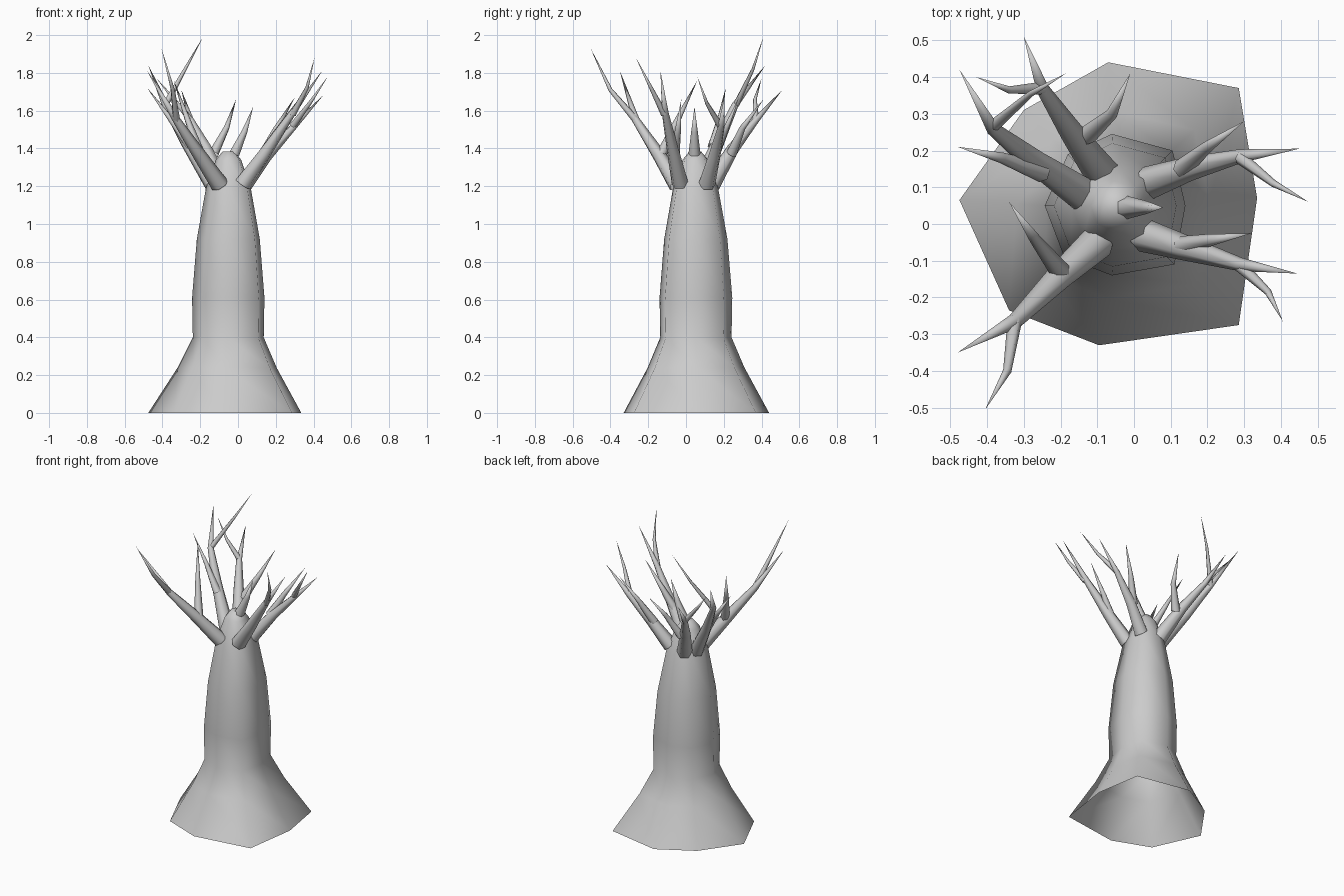
import bpy, bmesh, math
from mathutils import Vector

if "Cube" in bpy.data.objects:
    bpy.data.objects.remove(bpy.data.objects["Cube"])


def finish(name, rings, cap_top):
    """Loft equal-sized rings of points into a smooth-shaded object."""
    bm = bmesh.new()
    loops = [[bm.verts.new(p) for p in ring] for ring in rings]
    n = len(loops[0])
    for a, b in zip(loops, loops[1:]):
        for i in range(n):
            j = (i + 1) % n
            if len(b) == 1:
                bm.faces.new((a[i], a[j], b[0]))
            else:
                bm.faces.new((a[i], a[j], b[j], b[i]))
    if cap_top:
        bm.faces.new(loops[-1])
    bmesh.ops.recalc_face_normals(bm, faces=bm.faces)
    for f in bm.faces:
        f.smooth = True
    me = bpy.data.meshes.new(name)
    bm.to_mesh(me)
    bm.free()
    ob = bpy.data.objects.new(name, me)
    bpy.context.collection.objects.link(ob)


def branch(name, pts, r, sides=6):
    """Tapered limb along a path, ending in a point."""
    pts = [Vector(p) for p in pts]
    lengths = [0]
    for a, b in zip(pts, pts[1:]):
        lengths.append(lengths[-1] + (b - a).length)
    q = (pts[-1] - pts[0]).to_track_quat('Z', 'Y')
    rings = []
    for p, l in zip(pts[:-1], lengths):
        rad = r * (1 - l / lengths[-1]) ** 0.9
        rings.append([p + q @ Vector((rad * math.cos(math.tau * k / sides),
                                      rad * math.sin(math.tau * k / sides), 0))
                      for k in range(sides)])
    rings.append([pts[-1]])
    finish(name, rings, False)


# Trunk: flared irregular octagonal foot, open underneath, domed top
foot = [(-.07, .44), (.285, .37), (.335, .07), (.285, -.275),
        (-.095, -.33), (-.34, -.235), (-.475, .065), (-.3, .31)]
waist = [(-.06, .245), (.105, .2), (.14, .05), (.11, -.11),
         (-.06, -.14), (-.19, -.09), (-.243, .05), (-.18, .19)]
cx, cy = -.05, .048


def trunk_ring(z, flare, s):
    return [(cx + s * (w[0] + flare * (f[0] - w[0]) - cx),
             cy + s * (w[1] + flare * (f[1] - w[1]) - cy), z)
            for f, w in zip(foot, waist)]


finish("trunk", [trunk_ring(*v) for v in
                 [(0, 1, 1), (.24, .33, 1), (.4, 0, .98), (.61, 0, 1), (.92, 0, .87),
                  (1.19, 0, .62), (1.34, 0, .35), (1.385, 0, .16)]], True)

# Main limbs with their side twigs
branch("front_left_limb", [(-.095, -.045, 1.205), (-.2, -.14, 1.36), (-.325, -.265, 1.55), (-.48, -.35, 1.81)], .048)
branch("front_left_twig", [(-.325, -.265, 1.55), (-.345, -.4, 1.71), (-.405, -.505, 1.93)], .02)
branch("front_left_inner_twig", [(-.2, -.13, 1.37), (-.27, -.04, 1.56), (-.34, .06, 1.76)], .028)

branch("left_limb", [(-.13, .075, 1.21), (-.27, .17, 1.43), (-.385, .26, 1.63), (-.475, .42, 1.84)], .048)
branch("left_outer_twig", [(-.25, .14, 1.41), (-.36, .18, 1.56), (-.48, .21, 1.72)], .027)
branch("left_inner_twig", [(-.385, .265, 1.63), (-.28, .355, 1.82), (-.185, .41, 1.99)], .017)

branch("back_limb", [(-.085, .135, 1.21), (-.17, .25, 1.4), (-.25, .37, 1.55), (-.3, .51, 1.71)], .048)
branch("back_inner_twig", [(-.13, .24, 1.37), (-.06, .3, 1.51), (-.01, .41, 1.66)], .028)
branch("back_outer_twig", [(-.25, .37, 1.55), (-.34, .365, 1.66), (-.43, .4, 1.77)], .018)

branch("back_right_limb", [(.035, .11, 1.21), (.15, .15, 1.36), (.29, .185, 1.51), (.45, .205, 1.68)], .046)
branch("back_right_inner_twig", [(.13, .15, 1.36), (.2, .21, 1.5), (.3, .28, 1.67)], .027)
branch("back_right_outer_twig", [(.29, .18, 1.52), (.38, .11, 1.64), (.475, .06, 1.78)], .018)

branch("front_right_limb", [(.025, -.03, 1.21), (.14, -.065, 1.37), (.29, -.11, 1.59), (.445, -.135, 1.81)], .046)
branch("front_right_inner_twig", [(.13, -.06, 1.37), (.2, -.045, 1.48), (.32, -.025, 1.66)], .027)
branch("front_right_outer_twig", [(.29, -.115, 1.58), (.365, -.185, 1.72), (.405, -.265, 1.88)], .018)

# Small central shoot
branch("top_shoot", [(-.02, .045, 1.37), (.035, .045, 1.49), (.08, .045, 1.62)], .032)
